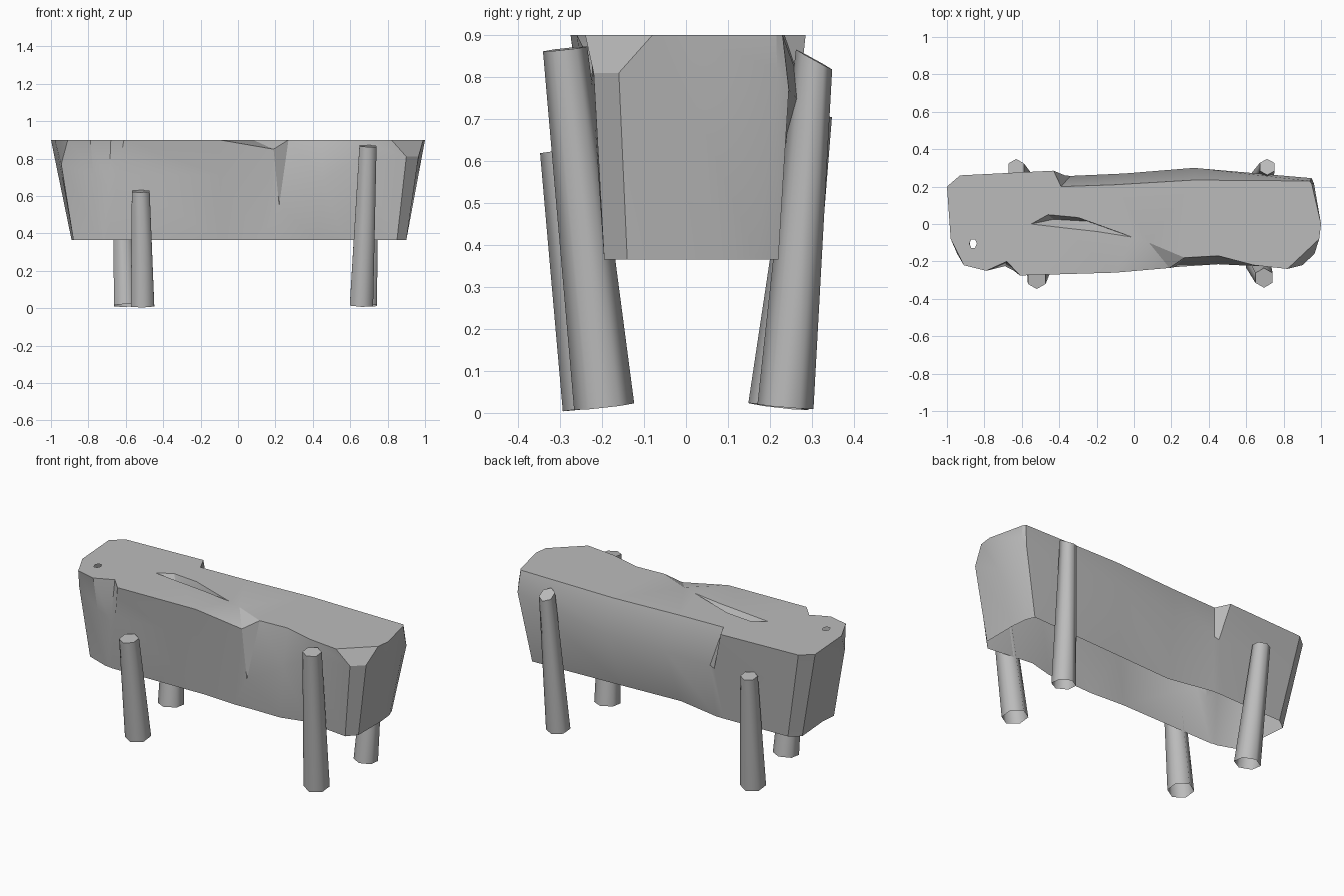
import bpy, bmesh, math
from mathutils import Vector

if "Cube" in bpy.data.objects:
    bpy.data.objects.remove(bpy.data.objects["Cube"])

grey = bpy.data.materials.new("plain_grey")
grey.use_nodes = True
colour = (0.5, 0.5, 0.5, 1)
grey.diffuse_color = colour
grey.node_tree.nodes["Principled BSDF"].inputs["Base Color"].default_value = colour

TOP, BASE = 0.9, 0.365


def finish(name, bm, angle):
    mesh = bpy.data.meshes.new(name)
    bm.to_mesh(mesh)
    bm.free()
    mesh.materials.append(grey)
    obj = bpy.data.objects.new(name, mesh)
    bpy.context.scene.collection.objects.link(obj)
    bpy.ops.object.select_all(action="DESELECT")
    obj.select_set(True)
    bpy.context.view_layer.objects.active = obj
    bpy.ops.object.shade_smooth_by_angle(angle=math.radians(angle))


def ring_edges(bm, ring):
    pairs = zip(ring, ring[1:] + ring[:1])
    return [bm.edges.get(p) or bm.edges.new(p) for p in pairs]


# Rough-hewn slab outline, counter-clockwise from the front of the -x end
outline = [(-.91, -.22), (-.79, -.25), (-.68, -.2), (-.61, -.275), (-.10, -.26),
           (.08, -.10), (.27, -.18), (.45, -.17), (.64, -.22), (.82, -.24),
           (.99, -.08), (1, 0), (.95, .215), (.94, .23), (.32, .235), (-.1, .21),
           (-.39, .2), (-.43, .285), (-.93, .26), (-1, .2), (-.98, -.08)]

# Chipped places on the sides, by outline index
chips = {0: (-.945, -.16, .77), 2: (-.69, -.225, .65), 5: (.19, -.235, .85),
         6: (.22, -.23, .55), 7: (.45, -.215, .68), 8: (.65, -.225, .8),
         9: (.9, -.22, .81), 10: (.965, -.16, .81), 12: (.962, .217, .82),
         13: (.95, .245, .77), 14: (.32, .30, .71), 15: (-.05, .27, .69),
         16: (-.34, .257, .68), 17: (-.37, .26, .67)}
feet = {0: (-.88, -.15), 1: (-.74, -.2), 2: (-.72, -.2), 3: (-.7, -.205),
        5: (.12, -.205), 6: (.24, -.2), 7: (.42, -.2), 9: (.85, -.195),
        10: (.9, -.14), 11: (.9, .08), 12: (.89, .17), 13: (.87, .22),
        16: (-.36, .225), 17: (-.41, .225)}


def side_column(i, x, y):
    top = Vector((x, y, TOP))
    foot = Vector((*feet.get(i, (x * .89, y * .78 + .01)), BASE))
    middle = Vector(chips[i]) if i in chips else top.lerp(foot, .35)
    return top, middle, foot


bm = bmesh.new()
columns = [[bm.verts.new(p) for p in side_column(i, *xy)] for i, xy in enumerate(outline)]
DENT = 5    # column whose middle point is the lip of the front dent
for i, a in enumerate(columns):
    b = columns[(i + 1) % len(columns)]
    bm.faces.new((a[1], a[2], b[2], b[1]))
    if i + 1 == DENT:
        bm.faces.new((a[0], a[1], b[1]))
        bm.faces.new((a[0], b[1], b[0]))
    elif i == DENT:
        bm.faces.new((a[0], a[1], b[0]))
        bm.faces.new((a[1], b[1], b[0]))
    else:
        bm.faces.new((a[0], a[1], b[1], b[0]))

# Crack in the top, with a sunken valley line
far = [(-.55, 0), (-.46, .05), (-.30, .035), (-.01, -.07)]
near = [(-.2, -.04), (-.38, -.02)]
valley = [(-.43, .025), (-.25, .015)]
rim = [bm.verts.new((x, y, TOP)) for x, y in far + near]
low = [bm.verts.new((x, y, TOP - .06)) for x, y in valley]
a, b, c, d, e, f = rim
p, q = low
for face in ((a, p, b), (b, p, q, c), (c, q, d), (d, q, e), (e, q, p, f), (f, p, a)):
    bm.faces.new(face)

# Small hole right through the top
hole = [bm.verts.new((-.86 + .02 * math.cos(t * math.tau / 6),
                      -.105 + .026 * math.sin(t * math.tau / 6), TOP)) for t in range(6)]

# Flat top filled around the crack and the hole
loops = ring_edges(bm, [col[0] for col in columns]) + ring_edges(bm, rim) + ring_edges(bm, hole)
bmesh.ops.triangle_fill(bm, use_beauty=True, edges=loops, normal=(0, 0, 1))
plugs = [face for face in bm.faces if all(v in hole for v in face.verts)]
bmesh.ops.delete(bm, geom=plugs, context="FACES_ONLY")
bmesh.ops.recalc_face_normals(bm, faces=bm.faces)
top_faces = [face for face in bm.faces if all(abs(v.co.z - TOP) < .001 for v in face.verts)]
if sum(face.normal.z for face in top_faces) < 0:
    bmesh.ops.reverse_faces(bm, faces=bm.faces)
finish("slab_body", bm, 28)


# Splayed six-sided legs, open at the foot, with a head cut at a slope
def leg(name, foot, head, foot_radius, head_radius, head_slope=0):
    foot, head = Vector(foot), Vector(head)
    turn = Vector((0, 0, 1)).rotation_difference(head - foot)
    bm = bmesh.new()

    def ring(centre, radius, slope):
        points = []
        for k in range(6):
            x, y = radius * math.sin(k * math.tau / 6), radius * math.cos(k * math.tau / 6)
            points.append(bm.verts.new(centre + turn @ Vector((x, y, -slope * y))))
        return points

    lower, upper = ring(foot, foot_radius, 0), ring(head, head_radius, head_slope)
    for k in range(6):
        n = (k + 1) % 6
        bm.faces.new((lower[k], upper[k], upper[n], lower[n]))
    bm.faces.new(upper)
    bmesh.ops.recalc_face_normals(bm, faces=bm.faces)
    finish(name, bm, 62)


leg("front_left_leg", (.66, -.195, .015), (.695, -.288, .867), .072, .053)
leg("front_right_leg", (-.51, -.222, .012), (-.52, -.293, .625), .072, .055)
leg("back_left_leg", (.685, .237, .015), (.712, .305, .842), .067, .045, .45)
leg("back_right_leg", (-.6, .22, .015), (-.63, .3, .71), .072, .048)
